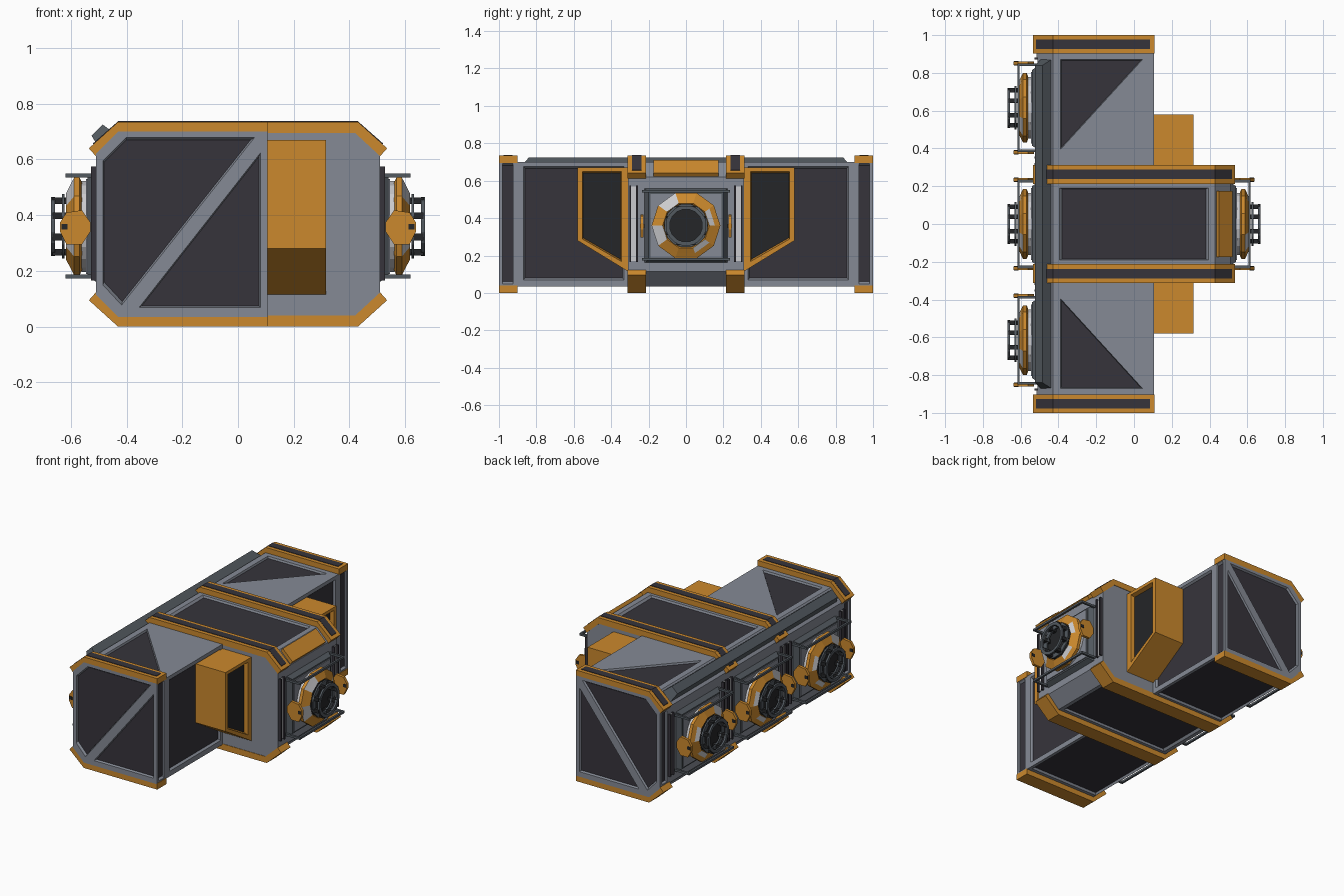
import bpy, bmesh, math

if "Cube" in bpy.data.objects:
    bpy.data.objects.remove(bpy.data.objects["Cube"])

def mat(name, r, g, b):
    m = bpy.data.materials.new(name)
    m.diffuse_color = (r, g, b, 1)
    m.use_nodes = True
    m.node_tree.nodes["Principled BSDF"].inputs["Base Color"].default_value = m.diffuse_color
    return m

GREY = mat("hull grey", 0.235, 0.255, 0.30)
ORANGE = mat("orange", 0.60, 0.25, 0.026)
PANEL = mat("dark panel", 0.037, 0.034, 0.044)
METAL = mat("dark metal", 0.085, 0.10, 0.115)
LIGHT = mat("light grey", 0.60, 0.60, 0.62)
BLACK = mat("black", 0.018, 0.019, 0.021)
H = 0.735                                   # total height, mirror plane at H/2

def put(axis, p, c):
    return {'x': (c, p[0], p[1]), 'y': (p[0], c, p[1]), 'z': (p[0], p[1], c)}[axis]

def finish(name, bm, *mats):
    bmesh.ops.recalc_face_normals(bm, faces=bm.faces)
    me = bpy.data.meshes.new(name)
    bm.to_mesh(me)
    bm.free()
    for m in mats:
        me.materials.append(m)
    ob = bpy.data.objects.new(name, me)
    bpy.context.collection.objects.link(ob)
    return ob

def prism(name, axis, pts, a, b, m, grow=1.0):
    """Extrude a 2D outline along an axis from a to b; grow widens end a."""
    cx = sum(p[0] for p in pts) / len(pts)
    cy = sum(p[1] for p in pts) / len(pts)
    bm = bmesh.new()
    wide = [(cx + (p[0] - cx) * grow, cy + (p[1] - cy) * grow) for p in pts]
    A = [bm.verts.new(put(axis, p, a)) for p in wide]
    B = [bm.verts.new(put(axis, p, b)) for p in pts]
    bm.faces.new(A)
    bm.faces.new(B[::-1])
    for i in range(len(pts)):
        j = (i + 1) % len(pts)
        bm.faces.new((A[i], A[j], B[j], B[i]))
    return finish(name, bm, m)

def rect(a0, a1, b0, b1):
    return [(a0, b0), (a1, b0), (a1, b1), (a0, b1)]

def recess(body, axis, surf, sign, pts, m=PANEL, depth=0.015):
    """Cut a sloped-edge pocket into a body and lay a coloured panel in it."""
    cutter = prism("cutter", axis, pts, surf + 0.01 * sign, surf - depth * sign, GREY, 1.06)
    cutter.hide_render = True
    mod = body.modifiers.new("pocket", 'BOOLEAN')
    mod.operation, mod.solver, mod.object = 'DIFFERENCE', 'EXACT', cutter
    bpy.context.view_layer.objects.active = body
    bpy.ops.object.modifier_apply(modifier=mod.name)
    bpy.data.objects.remove(cutter)
    prism(body.name + "_panel", axis, pts, surf - (depth - 0.003) * sign,
          surf - (depth + 0.002) * sign, m)

def flip_y(pts, s, i):
    return [tuple(v * s if k == i else v for k, v in enumerate(p)) for p in pts]

# ---- central module
TOP, BOT, XE, XW = 0.70, 0.035, 0.51, 0.105
core = prism("core_module", 'y', [(-XE, 0.62), (-0.43, TOP), (0.43, TOP), (XE, 0.62),
             (XE, 0.115), (0.43, BOT), (-0.43, BOT), (-XE, 0.115)], -0.31, 0.31, GREY)
recess(core, 'z', TOP, 1, rect(-0.38, 0.38, -0.185, 0.185))
recess(core, 'z', BOT, -1, rect(-0.39, 0.39, -0.185, 0.185))

# ---- side modules with recessed panels
for s, side in ((-1, "front"), (1, "back")):
    wing = prism(side + "_module", 'y', [(-XE, 0.62), (-0.43, TOP), (XW, TOP), (XW, BOT),
                 (-0.43, BOT), (-XE, 0.115)], 0.31 * s, 1.0 * s, GREY)
    recess(wing, 'y', s, s, [(-0.48, 0.59), (-0.40, 0.67), (0.045, 0.67), (-0.415, 0.09), (-0.48, 0.16)])
    recess(wing, 'y', s, s, [(0.075, 0.61), (0.075, 0.075), (-0.345, 0.075)])
    recess(wing, 'z', TOP, 1, flip_y([(-0.385, 0.865), (0.035, 0.865), (-0.385, 0.405)], s, 1))
    recess(wing, 'z', BOT, -1, flip_y(rect(-0.42, 0.075, 0.34, 0.87), s, 1))
    recess(wing, 'x', XW, 1, flip_y(rect(0.34, 0.86, 0.08, 0.665), s, 0))
    recess(wing, 'x', XW, 1, flip_y(rect(0.925, 0.98, 0.06, 0.68), s, 0))
    recess(wing, 'x', -XE, -1, flip_y(rect(0.93, 0.98, 0.14, 0.595), s, 0))
    # orange window bay
    bay = prism(side + "_window_bay", 'x', flip_y([(0.31, 0.67), (0.58, 0.67), (0.58, 0.28),
                (0.31, 0.115)], s, 0), XW - 0.02, 0.315, ORANGE)
    recess(bay, 'x', 0.315, 1, flip_y([(0.35, 0.64), (0.55, 0.64), (0.55, 0.295),
           (0.35, 0.18)], s, 0), BLACK, 0.03)

# ---- orange ribs over top and bottom, with dark strip on top
def rib(name, y0, y1, full):
    left_o, left_i = [(-0.535, 0.64), (-0.43, 0.735)], [(-0.42, 0.695), (-0.51, 0.612)]
    if full:
        o = left_o + [(-x, z) for x, z in left_o[::-1]]
        i = [(-x, z) for x, z in left_i[::-1]] + left_i
        end = [(0.429, 0.738), (0.52, 0.658), (0.515, 0.64), (0.42, 0.72)]
    else:
        o, i = left_o + [(XW + 0.003, 0.735)], [(XW + 0.003, 0.695)] + left_i
        end = [(0.085, 0.738), (0.085, 0.72)]
    prism(name + "_top", 'y', o + i, y0, y1, ORANGE)
    prism(name + "_bottom", 'y', [(x, H - z) for x, z in o + i], y0, y1, ORANGE)
    d = (y1 - y0) * 0.25
    prism(name + "_strip", 'y', [(-0.515, 0.64), (-0.52, 0.658), (-0.429, 0.738)] + end
          + [(-0.42, 0.72)], y0 + d, y1 - d, PANEL)

for s, side in ((-1, "front"), (1, "back")):
    rib(side + "_inner_rib", *sorted((0.213 * s, 0.313 * s)), True)
    rib(side + "_end_rib", *sorted((0.902 * s, 1.0 * s)), False)

# ---- long beam on the rear chamfer, and orange box on the opposite chamfer
beam = prism("rear_beam", 'y', [(-0.525, 0.685), (-0.485, 0.725), (-0.438, 0.69), (-0.495, 0.635)],
             -0.87, 0.87, METAL)
for v in beam.data.vertices:
    if v.co.z - v.co.x > 1.18:
        v.co.y *= 0.965
prism("chamfer_box", 'y', [(0.435, 0.69), (0.45, 0.712), (0.522, 0.642), (0.505, 0.62)],
      -0.175, 0.175, ORANGE)

# ---- docking ports
ZC = 0.36

def lathe(name, profile, n, sx, yc, mats, rule=None):
    """Spin a closed (x, radius) profile about the port axis."""
    bm = bmesh.new()
    rings = []
    for k in range(n):
        t = 2 * math.pi * (k + 0.5) / n
        rings.append([bm.verts.new((sx * x, yc + r * math.sin(t), ZC + r * math.cos(t)))
                      for x, r in profile])
    m = len(profile)
    for k in range(n):
        a, b = rings[k], rings[(k + 1) % n]
        for i in range(m):
            f = bm.faces.new((a[i], a[(i + 1) % m], b[(i + 1) % m], b[i]))
            f.material_index = rule(k, i) if rule else 0
    return finish(name, bm, *mats)

def port(name, sx, yc):
    def box(part, x0, x1, y0, y1, z0, z1, m, grow=1.0):
        prism(name + "_" + part, 'x', rect(yc + y0, yc + y1, z0, z1), sx * x0, sx * x1, m, grow)
    box("base", 0.505, 0.54, -0.2, 0.2, 0.18, 0.54, METAL, 1.12)
    box("face_plate", 0.539, 0.546, -0.19, 0.19, 0.19, 0.53, GREY)
    lathe(name + "_collar", [(0.54, 0.12), (0.54, 0.165), (0.562, 0.165), (0.562, 0.12)],
          20, sx, yc, [LIGHT])
    # ten-sided ring with light patches on its slope
    lathe(name + "_ring", [(0.562, 0.12), (0.56, 0.165), (0.568, 0.184), (0.588, 0.184),
          (0.602, 0.155), (0.617, 0.125), (0.61, 0.118)], 10, sx, yc, [ORANGE, LIGHT],
          lambda k, i: int(i in (3, 4) and k % 5 in (1, 3) and (i == 4 or k % 2 == 0)))
    lathe(name + "_hatch", [(0.555, 0.0005), (0.555, 0.122), (0.605, 0.122), (0.605, 0.0005)],
          20, sx, yc, [BLACK])
    # docking cage: two rings joined by struts
    for x0, x1, r in ((0.622, 0.632, 0.118), (0.657, 0.67, 0.108)):
        lathe(name + "_cage_ring", [(x0, 0.088), (x0, r), (x1, r), (x1, 0.088)],
              16, sx, yc, [METAL])
    for k in range(8):
        t = math.pi * (k + 0.5) / 4
        y, z = 0.1 * math.sin(t), ZC + 0.1 * math.cos(t)
        box("strut", 0.60, 0.665, y - 0.012, y + 0.012, z - 0.012, z + 0.012, BLACK)
    # handrails above and below
    for z in (0.18, 0.543):
        box("rail", 0.605, 0.618, -0.235, 0.235, z - 0.007, z + 0.007, METAL)
        for y in (-0.228, 0.228):
            box("rail_leg", 0.51, 0.61, y - 0.007, y + 0.007, z - 0.007, z + 0.007, METAL)
    for s in (-1, 1):
        # orange side fins with dark tip
        y = yc + s * 0.235
        fin = [(0.53, 0.375), (0.56, 0.418), (0.615, 0.41), (0.638, 0.375),
               (0.638, 0.34), (0.615, 0.295), (0.56, 0.295), (0.53, 0.34)]
        prism(name + "_fin", 'y', [(sx * a, b) for a, b in fin], y - 0.009, y + 0.009, ORANGE)
        prism(name + "_fin_tip", 'y', [(sx * a, b) for a, b in rect(0.612, 0.634, 0.348, 0.368)],
              y - 0.012, y + 0.012, BLACK)
        # lit vertical slot beside the port
        y = s * 0.28
        box("slot_light", 0.505, 0.516, y - 0.016, y + 0.016, 0.17, 0.57, LIGHT)
        for e in (-0.018, 0.018):
            box("slot_edge", 0.505, 0.528, y + e - 0.005, y + e + 0.005, 0.165, 0.575, PANEL)

port("right_port", 1, 0)
for label, yc in (("front", -0.615), ("middle", 0), ("back", 0.615)):
    port("left_" + label + "_port", -1, yc)
